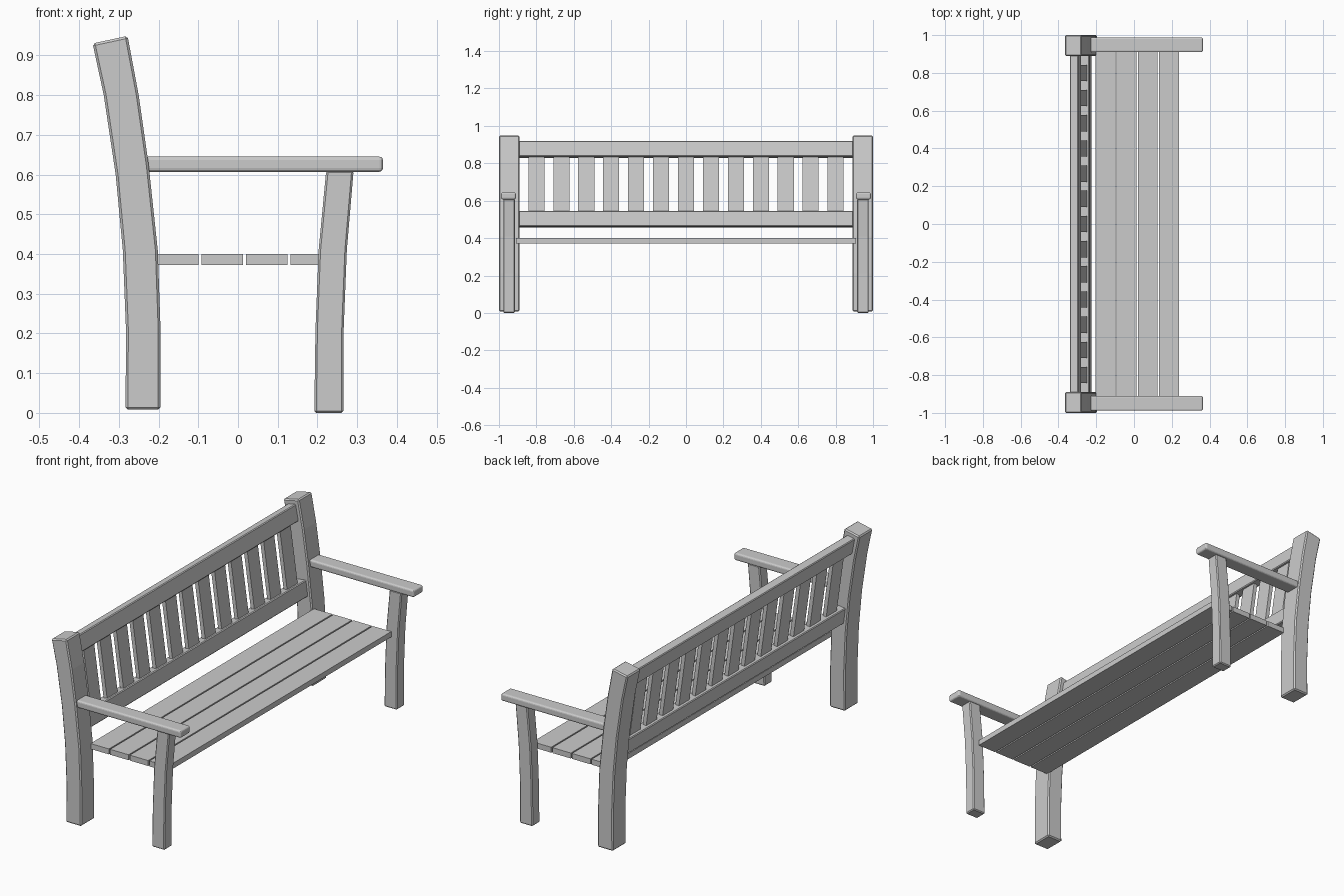
import bpy, bmesh, math
from mathutils import Vector

if "Cube" in bpy.data.objects:
    bpy.data.objects.remove(bpy.data.objects["Cube"])


def finish(name, bm, bevel, segs=1):
    bmesh.ops.recalc_face_normals(bm, faces=bm.faces[:])
    me = bpy.data.meshes.new(name)
    bm.to_mesh(me)
    bm.free()
    ob = bpy.data.objects.new(name, me)
    bpy.context.collection.objects.link(ob)
    if bevel:
        m = ob.modifiers.new("bevel", 'BEVEL')
        m.width, m.segments = bevel, segs
        m.limit_method, m.angle_limit = 'ANGLE', math.radians(40)
    return ob


def extrude_xz(name, pts, y0, y1, bevel=0.0, segs=1):
    """Extrude a side profile (x, z) between two y values."""
    bm = bmesh.new()
    face = bm.faces.new([bm.verts.new((x, y0, z)) for x, z in pts])
    new = bmesh.ops.extrude_face_region(bm, geom=[face])["geom"]
    bmesh.ops.translate(bm, vec=(0, y1 - y0, 0),
                        verts=[v for v in new if isinstance(v, bmesh.types.BMVert)])
    return finish(name, bm, bevel, segs)


def leaning_board(name, low, high, thick, y0, y1, bevel=0.0):
    """Board running from low to high (x, z), centred on that line."""
    a, b = Vector(low), Vector(high)
    d = (b - a).normalized()
    n = Vector((d.y, -d.x)) * thick / 2
    return extrude_xz(name, [a - n, a + n, b + n, b - n], y0, y1, bevel)


# curved leg profiles, front edge upward then back edge downward
back_leg = [(-.195, .008), (-.195, .21), (-.202, .41), (-.225, .625), (-.25, .80), (-.278, .949),
            (-.366, .93), (-.338, .80), (-.308, .60), (-.290, .41), (-.282, .21), (-.283, .008)]
front_leg = [(.265, 0), (.266, .21), (.274, .41), (.291, .61),
             (.222, .61), (.203, .41), (.195, .21), (.192, 0)]
arm = [(-.235, .607), (.365, .607), (.365, .645), (-.235, .645)]

for s, side in ((-1, "near"), (1, "far")):
    extrude_xz("back_leg_" + side, back_leg, s * .89, s * 1.0, .006)
    extrude_xz("front_leg_" + side, front_leg, s * .915, s * .977, .005)
    extrude_xz("armrest_" + side, arm, s * .91, s * .988, .009, 3)

# seat planks
for i in range(4):
    x = -.204 + i * .112
    extrude_xz(f"seat_plank_{i + 1}", [(x, .372), (x + .105, .372), (x + .105, .40), (x, .40)],
               -.91, .91)

# backrest rails and slats
leaning_board("lower_back_rail", (-.250, .46), (-.261, .543), .05, -.9, .9, .004)
leaning_board("upper_back_rail", (-.301, .833), (-.317, .917), .045, -.9, .9, .004)
for i in range(13):
    y = (i - 6) * .1333
    leaning_board(f"back_slat_{i + 1}", (-.258, .53), (-.302, .845), .02, y - .043, y + .043)
